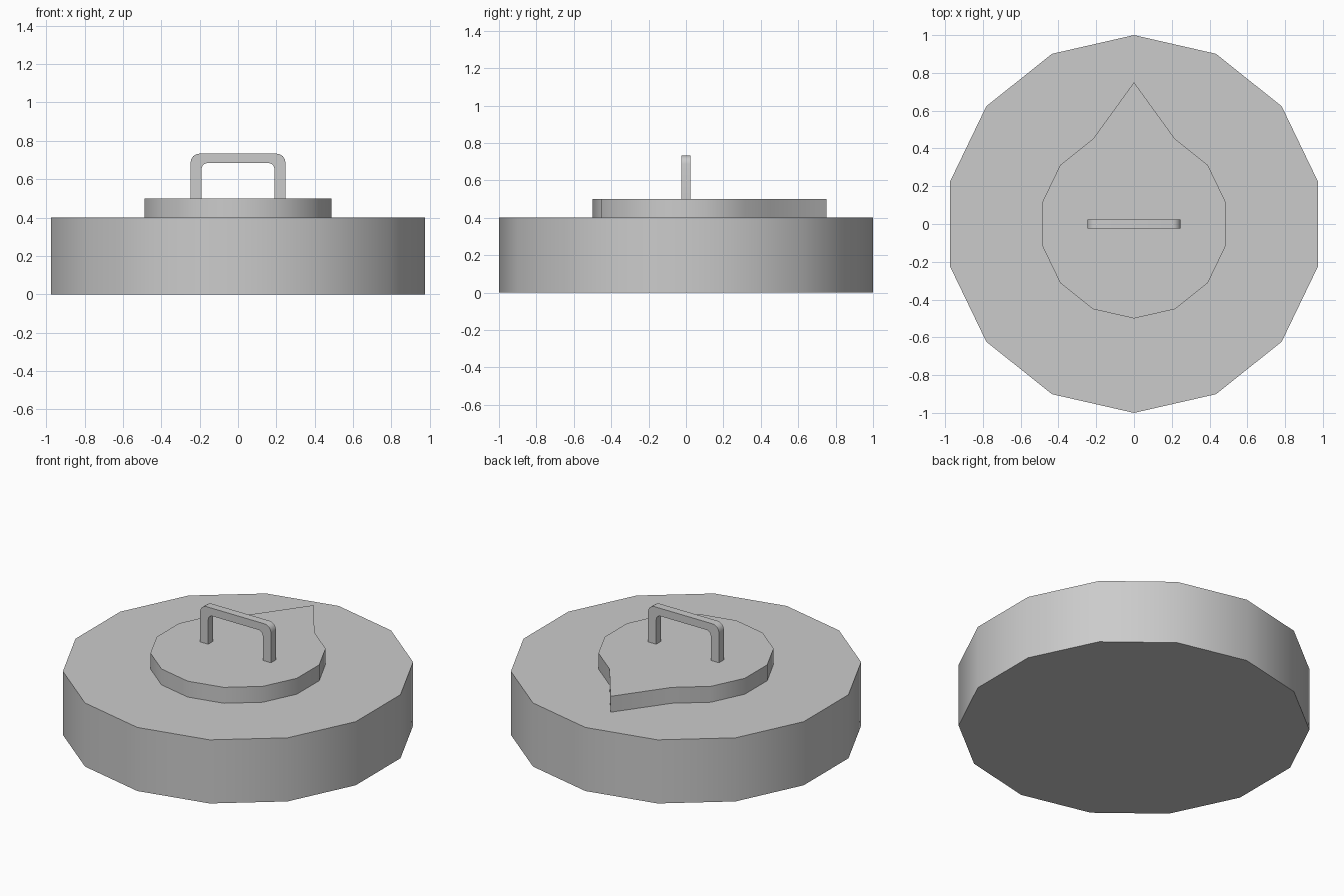
import bpy, bmesh
from math import sin, cos, pi, radians

if "Cube" in bpy.data.objects:
    bpy.data.objects.remove(bpy.data.objects["Cube"])


def extrude(name, points, vector):
    """Solid prism from a closed outline of 3D points."""
    bm = bmesh.new()
    face = bm.faces.new([bm.verts.new(p) for p in points])
    result = bmesh.ops.extrude_face_region(bm, geom=[face], use_keep_orig=True)
    moved = [g for g in result["geom"] if isinstance(g, bmesh.types.BMVert)]
    bmesh.ops.translate(bm, verts=moved, vec=vector)
    bmesh.ops.recalc_face_normals(bm, faces=bm.faces)
    mesh = bpy.data.meshes.new(name)
    bm.to_mesh(mesh)
    bm.free()
    obj = bpy.data.objects.new(name, mesh)
    bpy.context.collection.objects.link(obj)
    bpy.ops.object.select_all(action='DESELECT')
    obj.select_set(True)
    bpy.context.view_layer.objects.active = obj
    bpy.ops.object.shade_smooth_by_angle(angle=radians(30))
    return obj


def ring(radius, z, sides=14):
    return [(radius * sin(2 * pi * i / sides), radius * cos(2 * pi * i / sides), z)
            for i in range(sides)]


def arch(half_width, top, bottom, radius, y, steps=4):
    """Upside-down U path with rounded corners, left foot to right foot."""
    right = []
    for i in range(steps + 1):
        a = pi / 2 * (1 - i / steps)
        right.append((half_width - radius + radius * cos(a), y,
                      top - radius + radius * sin(a)))
    right.append((half_width, y, bottom))
    return [(-x, y, z) for x, y, z in reversed(right)] + right


# Wide 14-sided base
extrude("base", ring(1.0, 0), (0, 0, 0.4))

# Raised dial with its rear vertex pulled out into a pointer
dial = ring(0.5, 0.4)
dial[0] = (0, 0.75, 0.4)
extrude("pointer_dial", dial, (0, 0, 0.1))

# Rounded handle: outer arch closed by the inner arch
outer = arch(0.247, 0.733, 0.5, 0.045, -0.025)
inner = arch(0.19, 0.684, 0.5, 0.03, -0.025)
extrude("handle", outer + inner[::-1], (0, 0.05, 0))
